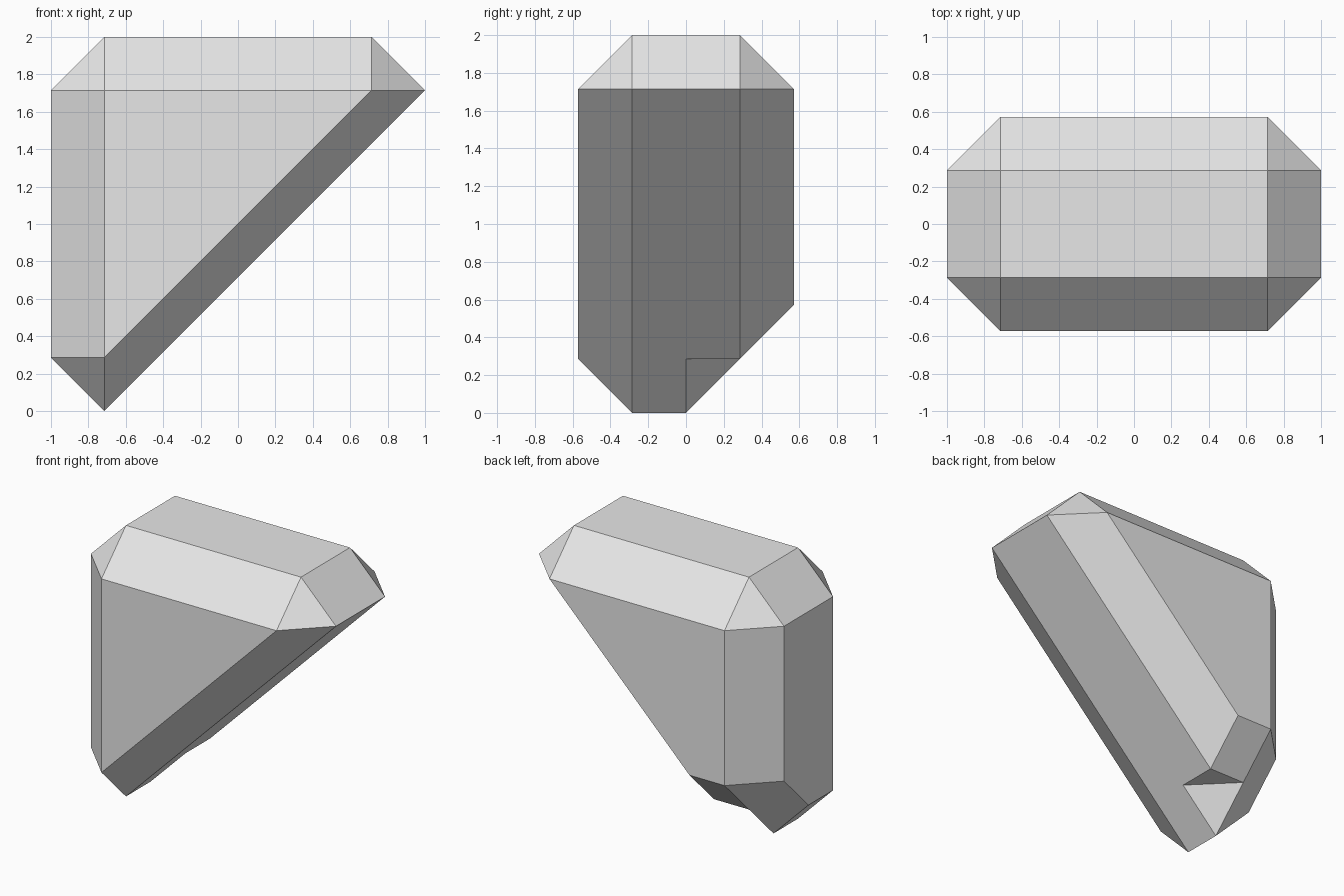
import bpy
import bmesh
from mathutils import Vector

if "Cube" in bpy.data.objects:
    bpy.data.objects.remove(bpy.data.objects["Cube"], do_unlink=True)

U = 2 / 7  # chamfer size, the module of the whole shape

grey = bpy.data.materials.new("light_grey")
grey.use_nodes = True
grey.diffuse_color = (0.8, 0.8, 0.8, 1)
grey.node_tree.nodes["Principled BSDF"].inputs["Base Color"].default_value = (0.8, 0.8, 0.8, 1)


def hull_object(name, points):
    """Convex solid around the points, given in modules."""
    bm = bmesh.new()
    for p in {tuple(p) for p in points}:
        bm.verts.new(Vector(p) * U)
    bmesh.ops.convex_hull(bm, input=bm.verts[:])
    loose = [v for v in bm.verts if not v.link_faces]
    bmesh.ops.delete(bm, geom=loose, context='VERTS')
    bmesh.ops.dissolve_limit(bm, angle_limit=0.01, verts=bm.verts[:], edges=bm.edges[:])
    bmesh.ops.recalc_face_normals(bm, faces=bm.faces[:])
    mesh = bpy.data.meshes.new(name)
    bm.to_mesh(mesh)
    bm.free()
    mesh.materials.append(grey)
    obj = bpy.data.objects.new(name, mesh)
    bpy.context.collection.objects.link(obj)
    return obj


# Triangular wedge: an octahedron at each core corner gives the chamfers
left, right, low, high = -2.5, 2.5, 1, 6
core = [(x, y, high) for x in (left, right) for y in (-1, 1)]
core += [(left, -1, low), (left, 0, low)]           # bottom tip
core += [(left, 1, low + 1), (left + 1, 1, low + 1)]  # trimmed back corner
axes = [Vector(a) for a in ((1, 0, 0), (0, 1, 0), (0, 0, 1))]
wedge = hull_object("chamfered_wedge",
                    [Vector(c) + s * a for c in core for a in axes for s in (-1, 1)])

# Small notch under the trimmed back corner
corner = Vector((left, 1, low))
hinge = Vector((1, -1, 0))
section = [Vector((0, 0, 0)), Vector((2, 2, 0)), Vector((-1, -1, -2))]
cutter = hull_object("notch_cutter", [corner + p + t * hinge for p in section for t in (-1, 2)])
cutter.hide_render = True

cut = wedge.modifiers.new("notch", 'BOOLEAN')
cut.operation = 'DIFFERENCE'
cut.solver = 'EXACT'
cut.object = cutter
bpy.context.view_layer.objects.active = wedge
bpy.ops.object.modifier_apply(modifier=cut.name)
bpy.data.objects.remove(cutter, do_unlink=True)
